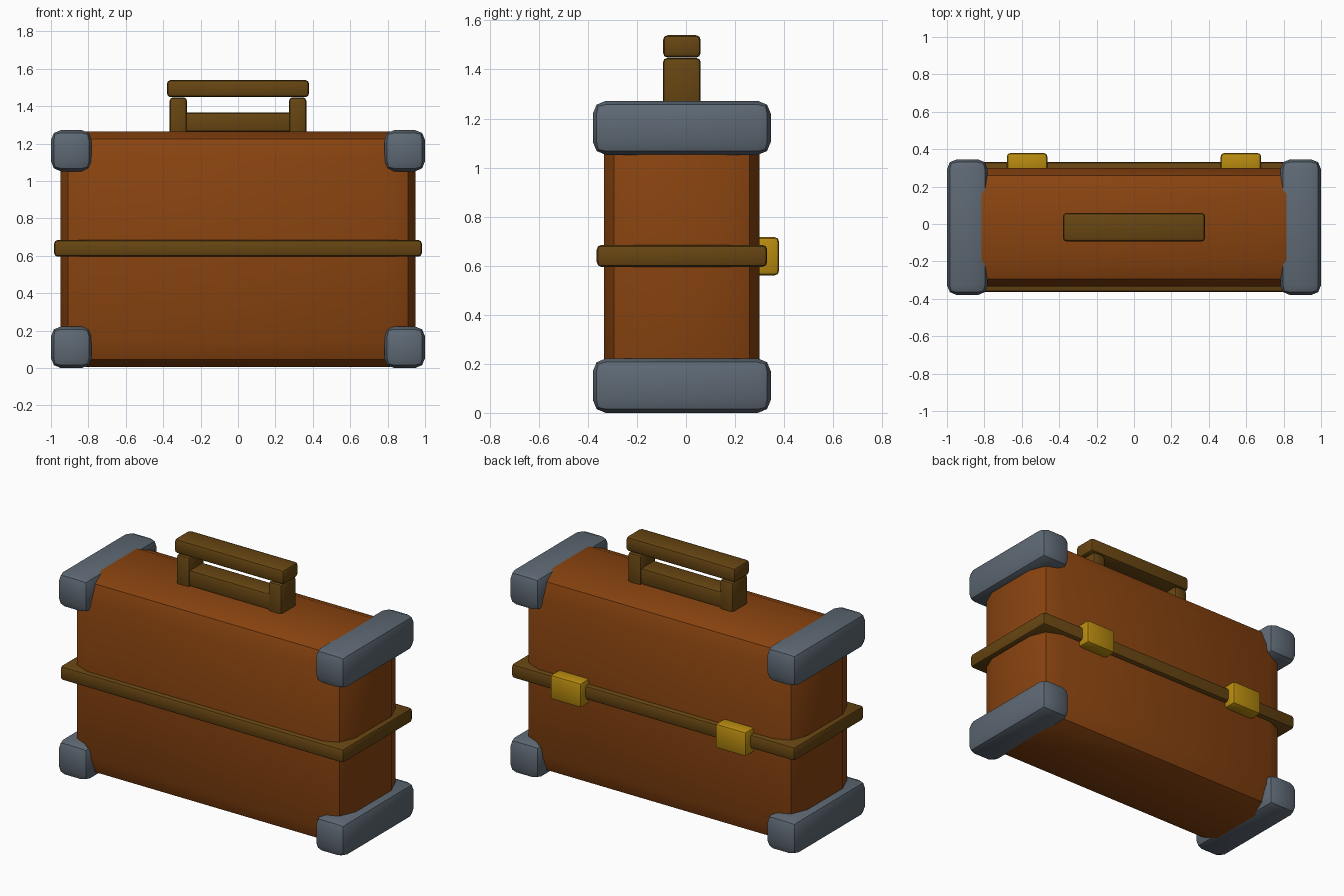
import bpy, bmesh, math

if "Cube" in bpy.data.objects:
    bpy.data.objects.remove(bpy.data.objects["Cube"])


def material(name, rgb):
    m = bpy.data.materials.new(name)
    m.diffuse_color = (*rgb, 1.0)
    m.use_nodes = True
    m.node_tree.nodes["Principled BSDF"].inputs["Base Color"].default_value = m.diffuse_color
    return m


leather = material("orange brown leather", (0.25, 0.057, 0.005))
trim = material("dark brown leather", (0.135, 0.06, 0.006))
steel = material("slate grey metal", (0.112, 0.141, 0.175))
brass = material("brass", (0.48, 0.26, 0.005))


def rounded_box(name, x, y, z, mat, bevel, segments=2):
    """Box from (min, max) ranges with softly bevelled edges."""
    bm = bmesh.new()
    bmesh.ops.create_cube(bm, size=1.0)
    for v in bm.verts:
        v.co = [(a + b) / 2 + c * (b - a) for c, (a, b) in zip(v.co, (x, y, z))]
    bmesh.ops.bevel(bm, geom=bm.edges[:], offset=bevel, segments=segments,
                    profile=0.5, affect='EDGES')
    me = bpy.data.meshes.new(name)
    bm.to_mesh(me)
    bm.free()
    me.materials.append(mat)
    ob = bpy.data.objects.new(name, me)
    bpy.context.collection.objects.link(ob)
    bpy.ops.object.select_all(action='DESELECT')
    ob.select_set(True)
    bpy.context.view_layer.objects.active = ob
    bpy.ops.object.shade_smooth_by_angle(angle=math.radians(30))
    return ob


def span(s, a, b):
    """Range a..b mirrored to side s of x = 0."""
    return tuple(sorted((s * a, s * b)))


# Case body and the strap around its middle
rounded_box("case_body", (-0.95, 0.95), (-0.335, 0.30), (0.005, 1.265), leather, 0.14)
rounded_box("middle_strap", (-0.983, 0.983), (-0.364, 0.331), (0.595, 0.685), trim, 0.02)

# Parts repeated on the left and right
for side, s in (("left", -1), ("right", 1)):
    # Full-depth end guards
    for level, z in (("bottom", (0.0, 0.222)), ("top", (1.052, 1.272))):
        rounded_box(f"{level}_guard_{side}", span(s, 0.782, 1.0), (-0.38, 0.346), z, steel, 0.053)
    # Latches on the back
    rounded_box(f"latch_{side}", span(s, 0.463, 0.68), (0.27, 0.38), (0.56, 0.717), brass, 0.02)
    # Handle posts
    rounded_box(f"handle_post_{side}", span(s, 0.273, 0.365), (-0.094, 0.06), (1.22, 1.447), trim, 0.018)

# Handle grip and base plate
rounded_box("handle_grip", (-0.38, 0.38), (-0.094, 0.06), (1.448, 1.54), trim, 0.02)
rounded_box("handle_base", (-0.29, 0.29), (-0.085, 0.051), (1.262, 1.365), trim, 0.015)
